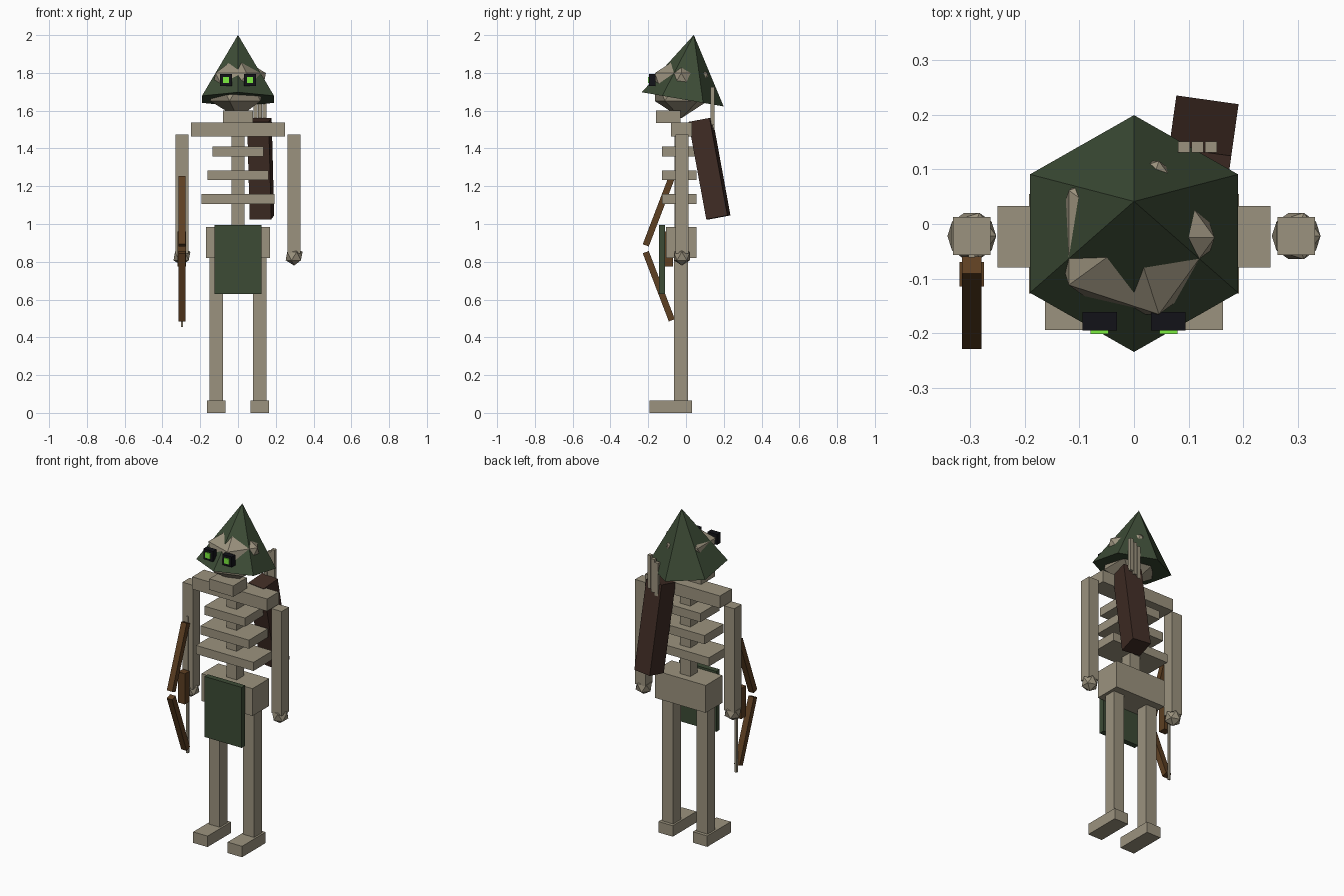
import bpy, bmesh
from math import radians, atan2, hypot
from mathutils import Matrix, Vector, Euler

if "Cube" in bpy.data.objects:
    bpy.data.objects.remove(bpy.data.objects["Cube"])


def mat(name, r, g, b):
    m = bpy.data.materials.new(name)
    m.diffuse_color = (r, g, b, 1)
    m.use_nodes = True
    m.node_tree.nodes["Principled BSDF"].inputs["Base Color"].default_value = m.diffuse_color
    return m


BONE = mat("bone", 0.33, 0.29, 0.21)
GREEN = mat("cloth_green", 0.045, 0.07, 0.036)
WOOD = mat("wood", 0.11, 0.05, 0.016)
LEATHER = mat("leather", 0.05, 0.025, 0.018)
BLACK = mat("socket_black", 0.006, 0.006, 0.009)
GLOW = mat("glow_green", 0.2, 0.85, 0.05)


def finish(name, bm, material, loc, rot=(0, 0, 0)):
    me = bpy.data.meshes.new(name)
    bm.to_mesh(me)
    bm.free()
    me.materials.append(material)
    ob = bpy.data.objects.new(name, me)
    ob.location = loc
    ob.rotation_euler = rot
    bpy.context.collection.objects.link(ob)
    return ob


def box(name, loc, size, material, rot=(0, 0, 0)):
    bm = bmesh.new()
    bmesh.ops.create_cube(bm, size=1, matrix=Matrix.Diagonal((*size, 1)))
    return finish(name, bm, material, loc, rot)


def span(name, x, y, z, material):
    """Box from (min, max) ranges."""
    return box(name, [(a + b) / 2 for a, b in (x, y, z)],
               [b - a for a, b in (x, y, z)], material)


def ball(name, loc, r):
    bm = bmesh.new()
    bmesh.ops.create_icosphere(bm, subdivisions=1, radius=r)
    return finish(name, bm, BONE, loc)


# Limbs and eyes, one per side
for s, side in ((-1, "right"), (1, "left")):
    box(f"leg_{side}", (s * 0.115, -0.026, 0.45), (0.073, 0.073, 0.78), BONE)
    box(f"foot_{side}", (s * 0.115, -0.082, 0.033), (0.096, 0.225, 0.066), BONE)
    box(f"arm_{side}", (s * 0.297, -0.022, 1.16), (0.069, 0.069, 0.63), BONE)
    ball(f"hand_{side}", (s * 0.297, -0.022, 0.83), 0.05)
    box(f"eye_socket_{side}", (s * 0.063, -0.178, 1.762), (0.063, 0.034, 0.063), BLACK)
    box(f"eye_glow_{side}", (s * 0.063, -0.194, 1.762), (0.033, 0.014, 0.033), GLOW)

# Torso
span("pelvis", (-0.17, 0.17), (-0.105, 0.055), (0.82, 0.985), BONE)
span("spine", (-0.035, 0.035), (-0.062, 0.008), (0.95, 1.5), BONE)
for i, (hw, z) in enumerate(((0.192, 1.132), (0.162, 1.258), (0.135, 1.384))):
    box(f"rib_{i + 1}", (0, -0.036, z), (2 * hw, 0.182, 0.052), BONE)
span("shoulders", (-0.25, 0.25), (-0.08, 0.033), (1.464, 1.538), BONE)
span("neck", (-0.08, 0.08), (-0.16, -0.03), (1.536, 1.602), BONE)
span("loincloth", (-0.125, 0.125), (-0.143, -0.11), (0.63, 0.995), GREEN)

# Head, with corners poking through the hood
ball("skull", (0, -0.025, 1.725), 0.165)

# Six-sided tilted hood
bm = bmesh.new()
bmesh.ops.create_cone(bm, cap_ends=True, segments=6, radius1=0.22, radius2=0,
                      depth=0.346, matrix=Matrix.Translation((0, 0, 0.173)))
finish("hood", bm, GREEN, (0, -0.0175, 1.66), (radians(-9.8), 0, 0))

# Quiver on the back with three arrows
box("quiver", (0.12, 0.124, 1.293), (0.115, 0.115, 0.525), LEATHER,
    (radians(10.5), 0, radians(-8)))
for i, top in enumerate((1.692, 1.708, 1.725)):
    box(f"arrow_{i + 1}", (0.092 + 0.0245 * i, 0.141, top - 0.1),
        (0.022, 0.021, 0.2), BONE)


# Bow in the right hand
def limb(name, a, b):
    dy, dz = b[0] - a[0], b[1] - a[1]
    box(name, (-0.297, (a[0] + b[0]) / 2, (a[1] + b[1]) / 2),
        (0.036, 0.034, hypot(dy, dz)), WOOD, (atan2(-dy, dz), 0, 0))


box("bow_grip", (-0.297, -0.092, 0.867), (0.045, 0.045, 0.185), WOOD)
limb("bow_limb_upper", (-0.213, 0.887), (-0.075, 1.248))
limb("bow_limb_lower", (-0.075, 0.49), (-0.213, 0.851))
box("bow_string", (-0.297, -0.055, 0.867), (0.012, 0.012, 0.825), BONE)
